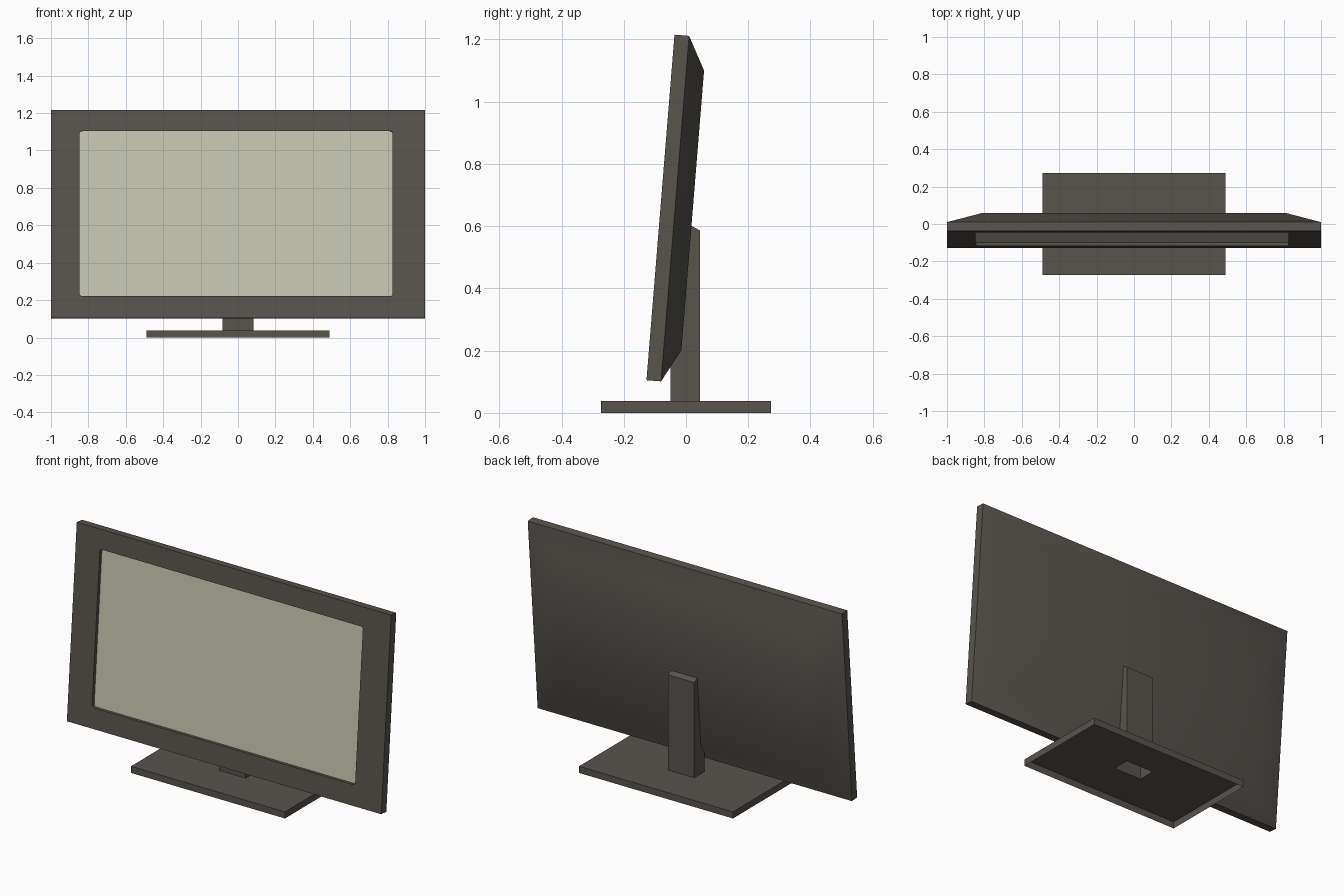
import bpy, bmesh, math
from mathutils import Vector

if "Cube" in bpy.data.objects:
    bpy.data.objects.remove(bpy.data.objects["Cube"])


def material(name, rgb):
    m = bpy.data.materials.new(name)
    m.diffuse_color = (*rgb, 1)
    m.use_nodes = True
    m.node_tree.nodes["Principled BSDF"].inputs["Base Color"].default_value = m.diffuse_color
    return m


casing = material("dark_warm_grey", (0.098, 0.089, 0.076))
glass = material("pale_screen", (0.56, 0.565, 0.445))


def finish(name, bm, mats, smooth=False):
    bmesh.ops.recalc_face_normals(bm, faces=bm.faces[:])
    me = bpy.data.meshes.new(name)
    bm.to_mesh(me)
    bm.free()
    for m in mats:
        me.materials.append(m)
    ob = bpy.data.objects.new(name, me)
    bpy.context.collection.objects.link(ob)
    if smooth:
        bpy.ops.object.select_all(action='DESELECT')
        ob.select_set(True)
        bpy.context.view_layer.objects.active = ob
        bpy.ops.object.shade_smooth_by_angle(angle=math.radians(35))
    return ob


def loop(bm, pts):
    return [bm.verts.new(p) for p in pts]


def rect(x0, x1, v0, v1):
    return [(x0, v0), (x1, v0), (x1, v1), (x0, v1)]


def rounded(x0, x1, v0, v1, r, k):
    """Rounded rectangle with k segments per corner, in the order of rect()."""
    out = []
    for i, (cx, cv) in enumerate(rect(x0 + r, x1 - r, v0 + r, v1 - r)):
        for j in range(k + 1):
            a = math.pi + (i + j / k) * math.pi / 2
            out.append((cx + r * math.cos(a), cv + r * math.sin(a)))
    return out


def bridge(bm, a, b):
    """Join loop a to loop b, whose length is a multiple of a's."""
    m, n = len(b) // len(a), len(b)
    for i in range(n):
        j = (i + 1) % n
        p, q = a[i // m], a[j // m]
        bm.faces.new([p, q, b[j], b[i]] if p != q else [p, b[j], b[i]])


# Tilted display: u runs up the front face, d runs back into the casing
TILT = math.atan2(0.09, 1.11)
UP = Vector((0, math.sin(TILT), math.cos(TILT)))
BACK = Vector((0, math.cos(TILT), -math.sin(TILT)))
ORIGIN = Vector((0, -0.127, 0.105))


def tilted(pts, d):
    return [ORIGIN + Vector((x, 0, 0)) + UP * u + BACK * d for x, u in pts]


bm = bmesh.new()
H = 1.114
opening = rounded(-0.847, 0.827, 0.117, 1.003, 0.014, 3)
front = loop(bm, tilted(rect(-1, 1, 0, H), 0))
rim = loop(bm, tilted(rect(-1, 1, 0, H), 0.047))
rear = loop(bm, tilted(rect(-0.815, 0.815, 0.105, H - 0.107), 0.104))
lip = loop(bm, tilted(opening, 0))
floor = loop(bm, tilted(opening, 0.02))
bridge(bm, front, lip)
bridge(bm, lip, floor)
bridge(bm, front, rim)
bridge(bm, rim, rear)
bm.faces.new(rear)
bm.faces.new(floor).material_index = 1   # recessed screen
finish("display_panel", bm, [casing, glass], smooth=True)

# Base: shell open underneath, with a hole where the hollow neck stands
NX, NY0, NY1, BZ = 0.084, -0.05, 0.045, 0.038
bm = bmesh.new()
foot = rect(-0.49, 0.49, -0.273, 0.273)
low = loop(bm, [(x, y, 0) for x, y in foot])
top = loop(bm, [(x, y, BZ) for x, y in foot])
hole = loop(bm, [(x, y, BZ) for x, y in rect(-NX, NX, NY0, NY1)])
bridge(bm, low, top)
bridge(bm, top, hole)
finish("stand_base", bm, [casing])

# Neck: side profile following the back of the display, open at the bottom
profile = [(NY0, BZ), (NY1, BZ), (NY1, 0.586), (0.016, 0.602),
           (-0.017, 0.2), (NY0, 0.148)]
bm = bmesh.new()
left = loop(bm, [(-NX, y, z) for y, z in profile])
right = loop(bm, [(NX, y, z) for y, z in profile])
bridge(bm, left, right)
bm.faces.new(left)
bm.faces.new(right)
bm.faces.ensure_lookup_table()
bmesh.ops.recalc_face_normals(bm, faces=bm.faces[:])
under = [f for f in bm.faces if f.calc_center_median().z < BZ + 1e-4]
bmesh.ops.delete(bm, geom=under, context='FACES_ONLY')
finish("stand_neck", bm, [casing])
